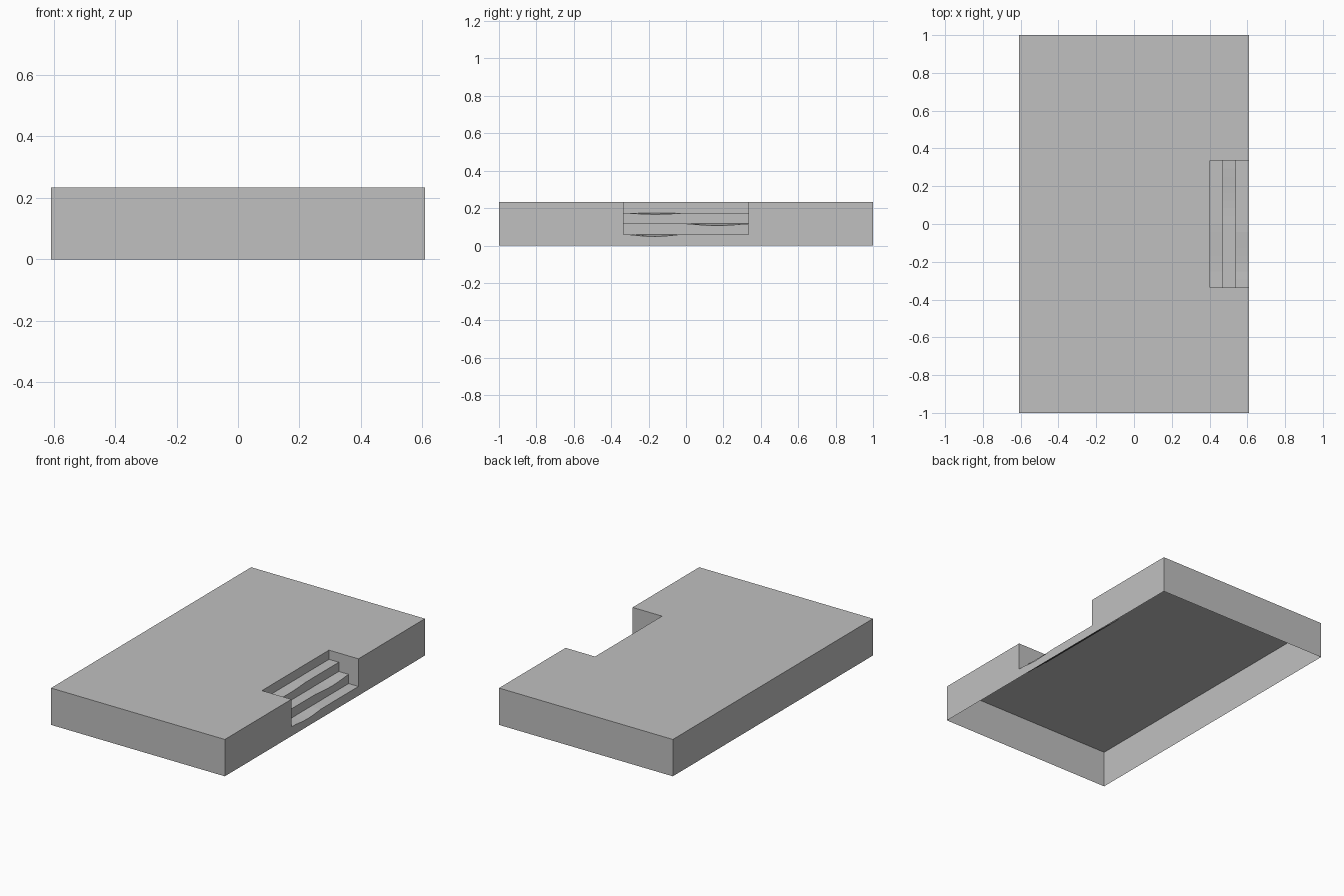
import bpy
import bmesh
import math

cube = bpy.data.objects.get("Cube")
if cube:
    bpy.data.objects.remove(cube, do_unlink=True)

HX, HY, H = 0.608, 1.0, 0.233   # half width, half length, height
NX, NY = 0.402, 0.335           # back and half length of the stair recess
STEP = H / 4
RUN = (HX - NX) / 3
SEG = 16

grey = bpy.data.materials.new("stone_grey")
grey.use_nodes = True
colour = (0.53, 0.53, 0.53, 1)
grey.diffuse_color = colour
grey.node_tree.nodes["Principled BSDF"].inputs["Base Color"].default_value = colour


def make_object(name, faces):
    """Build a flat-shaded sheet object from lists of corner points."""
    bm = bmesh.new()
    for points in faces:
        bm.faces.new([bm.verts.new(p) for p in points])
    bmesh.ops.remove_doubles(bm, verts=bm.verts, dist=1e-5)
    mesh = bpy.data.meshes.new(name)
    bm.to_mesh(mesh)
    bm.free()
    mesh.materials.append(grey)
    obj = bpy.data.objects.new(name, mesh)
    bpy.context.collection.objects.link(obj)
    return obj


def wall(a, b, low=0, high=H):
    """Upright rectangle; its outside is to the right of a -> b."""
    return [(*a, low), (*b, low), (*b, high), (*a, high)]


# Platform top, with the recess left out of its right edge
outline = [(-HX, -HY), (HX, -HY), (HX, -NY), (NX, -NY),
           (NX, NY), (HX, NY), (HX, HY), (-HX, HY)]
make_object("platform_top", [[(x, y, H) for x, y in outline]])

# Thin outer walls, open underneath
make_object("platform_walls", [
    wall((-HX, -HY), (HX, -HY)),
    wall((HX, -HY), (HX, -NY)),
    wall((HX, NY), (HX, HY)),
    wall((HX, HY), (-HX, HY)),
    wall((-HX, HY), (-HX, -HY)),
])

# Recess cheeks, following the stair profile
profile = [(HX, H), (NX, H)]
for i in range(3, 0, -1):
    back = HX - i * RUN
    profile += [(back, i * STEP), (back + RUN, i * STEP)]
cheeks = []
for side in (-1, 1):
    points = [(x, side * NY, z) for x, z in profile]
    cheeks.append(points if side > 0 else points[::-1])
make_object("recess_cheeks", cheeks)

# Worn steps: each front edge sags between two points along its length
wear = {1: (-0.30, -0.04, 0.010), 2: (0.01, 0.32, 0.010), 3: (-0.33, 0.0, 0.008)}


def edge_height(i, y):
    if i not in wear:
        return i * STEP
    start, end, depth = wear[i]
    t = min(max((y - start) / (end - start), 0), 1)
    return i * STEP - depth * math.sin(math.pi * t)


ys = [-NY + 2 * NY * k / SEG for k in range(SEG + 1)]
for i in range(1, 5):
    front = HX - (i - 1) * RUN
    faces = []
    for a, b in zip(ys, ys[1:]):
        za, zb = edge_height(i, a), edge_height(i, b)
        low = (i - 1) * STEP
        faces.append([(front, a, low), (front, b, low), (front, b, zb), (front, a, za)])
        if i < 4:
            back = front - RUN
            faces.append([(front, a, za), (front, b, zb),
                          (back, b, i * STEP), (back, a, i * STEP)])
    make_object(f"step_{i}" if i < 4 else "top_riser", faces)
